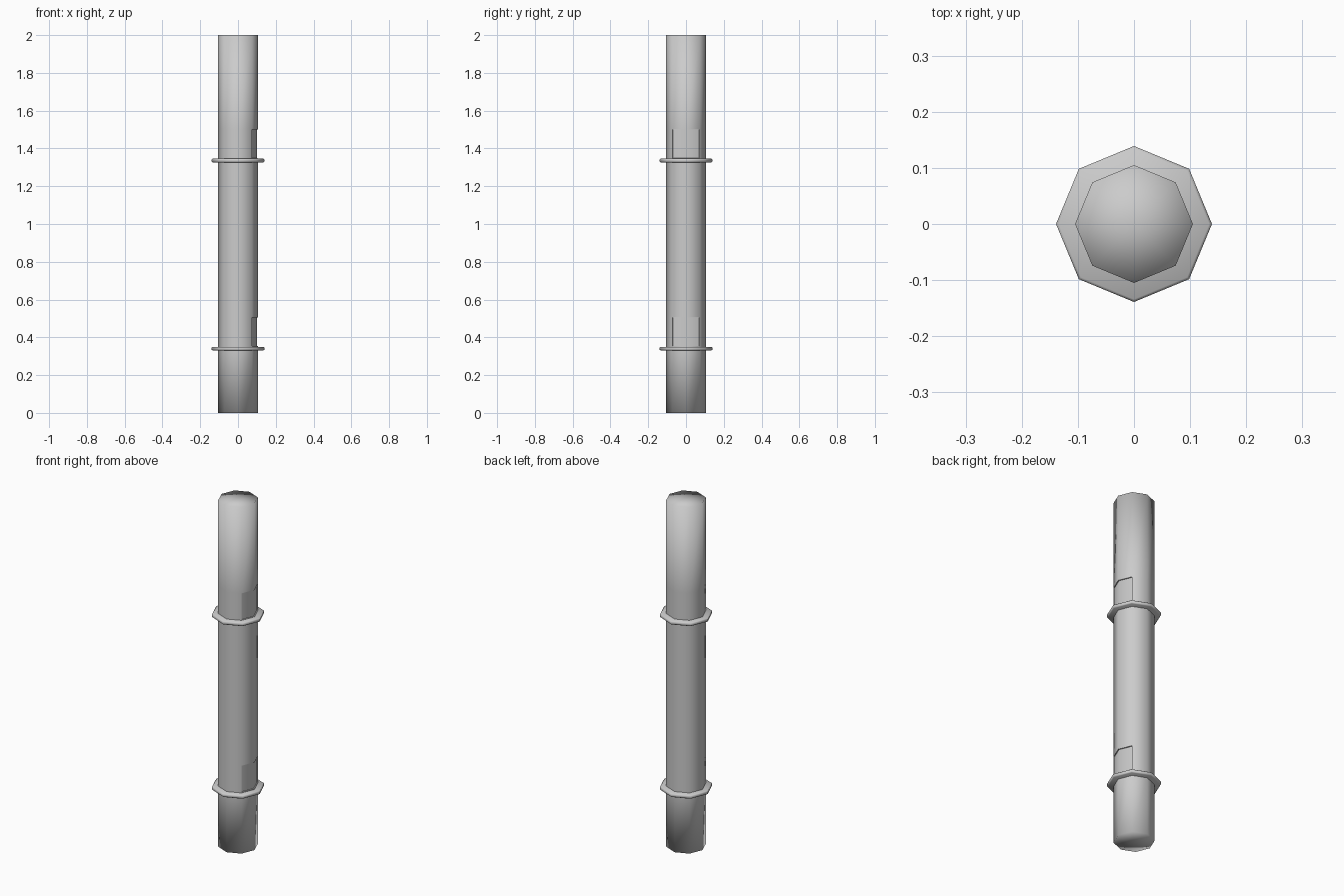
import bpy, bmesh, math

if "Cube" in bpy.data.objects:
    bpy.data.objects.remove(bpy.data.objects["Cube"])

SIDES = 8


def finish(bm, name):
    bmesh.ops.recalc_face_normals(bm, faces=bm.faces)
    for f in bm.faces:
        f.smooth = True
    mesh = bpy.data.meshes.new(name)
    bm.to_mesh(mesh)
    bm.free()
    obj = bpy.data.objects.new(name, mesh)
    bpy.context.collection.objects.link(obj)
    return obj


def lathe(bm, profile):
    """Closed octagonal solid from (radius, z) rings, capped with fans."""
    rings = []
    for r, z in profile:
        rings.append([bm.verts.new((r * math.cos(math.tau * i / SIDES),
                                    r * math.sin(math.tau * i / SIDES), z))
                      for i in range(SIDES)])
    bands = []
    for a, b in zip(rings, rings[1:]):
        bands.append([bm.faces.new((a[i], a[(i + 1) % SIDES],
                                    b[(i + 1) % SIDES], b[i]))
                      for i in range(SIDES)])
    for ring, z in ((rings[0], profile[0][1]), (rings[-1], profile[-1][1])):
        centre = bm.verts.new((0, 0, z))
        for i in range(SIDES):
            bm.faces.new((ring[i], ring[(i + 1) % SIDES], centre))
    return bands


# Pole with two shallow access panels facing +x
R = 0.105
bm = bmesh.new()
bands = lathe(bm, [(R, z) for z in (0, 0.34, 0.352, 0.508, 1.335, 1.346, 1.503, 2.0)])
bmesh.ops.recalc_face_normals(bm, faces=bm.faces)
for level in (2, 5):
    panel = [bands[level][0], bands[level][SIDES - 1]]
    res = bmesh.ops.inset_region(bm, faces=panel, thickness=0.002, depth=0,
                                 use_even_offset=True)
    res2 = bmesh.ops.inset_region(bm, faces=panel, thickness=0.0005, depth=-0.005,
                                  use_even_offset=True)
    for f in res2["faces"]:
        for e in f.edges:
            e.smooth = False
finish(bm, "pole")

# Octagonal collars with softened rims
for name, z in (("lower_collar", 0.34), ("upper_collar", 1.336)):
    bm = bmesh.new()
    lathe(bm, [(0.134, z - 0.01), (0.139, z - 0.006),
               (0.139, z + 0.006), (0.134, z + 0.01)])
    finish(bm, name)
